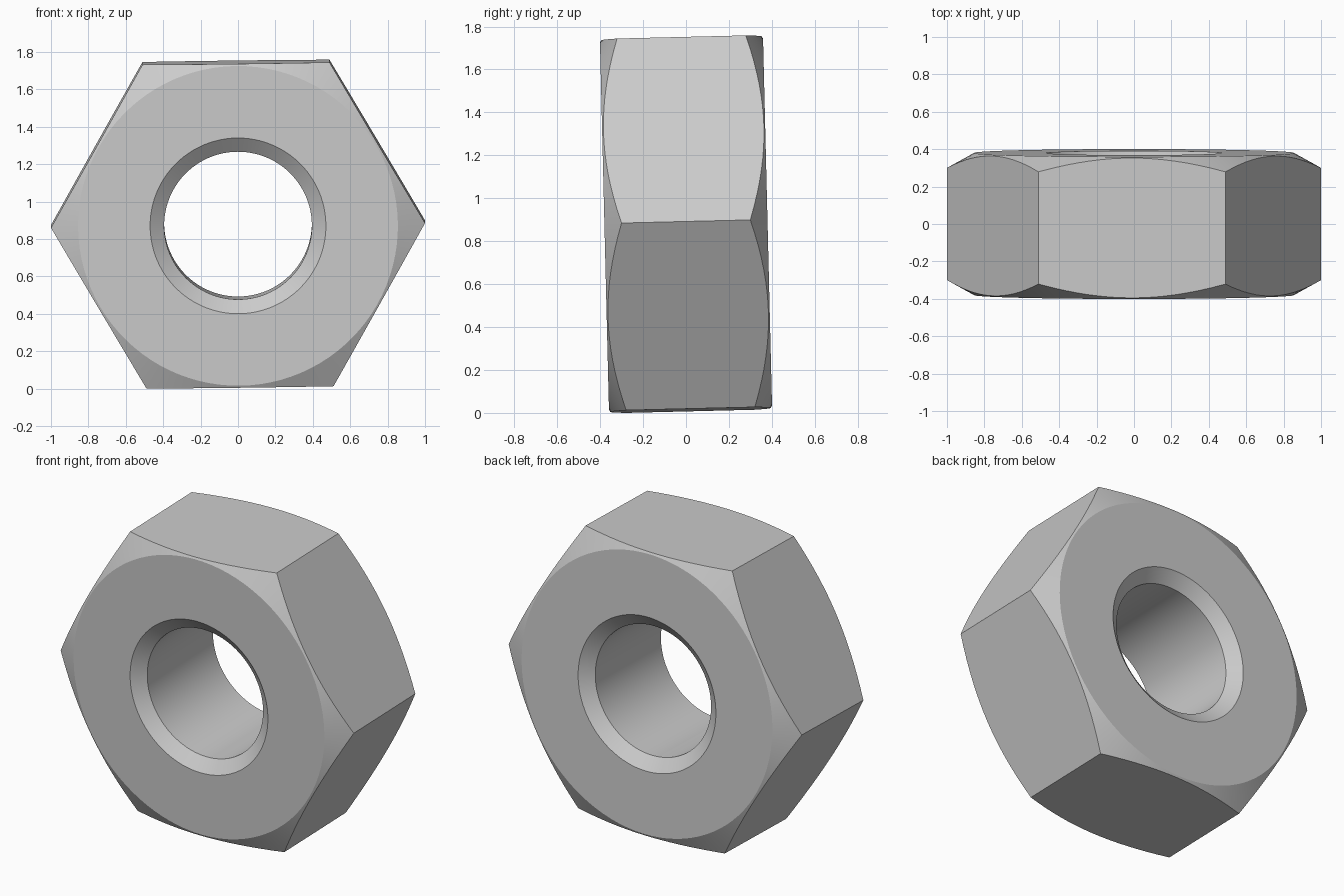
import bpy, bmesh, math
from mathutils import Matrix

cube = bpy.data.objects.get("Cube")
if cube:
    bpy.data.objects.remove(cube, do_unlink=True)

SEGMENTS = 96
CORNER, FLAT_RADIUS = 1.0, 0.855          # hexagon corner and chamfer start
HALF, CORNER_HALF = 0.38, 0.30            # half thickness at face and corner
BORE, RIM, BORE_CHAMFER = 0.395, 0.47, 0.06

steel = bpy.data.materials.new("steel grey")
steel.use_nodes = True
colour = (0.6, 0.6, 0.6, 1)
steel.diffuse_color = colour
steel.node_tree.nodes["Principled BSDF"].inputs["Base Color"].default_value = colour


def hex_radius(angle):
    """Distance from the axis to the hexagon side at this angle."""
    sector = math.pi / 3
    return CORNER * math.cos(sector / 2) / math.cos(angle % sector - sector / 2)


def section(angle):
    """Closed (radius, depth) section of the nut at one angle."""
    outer = hex_radius(angle)
    slope = (HALF - CORNER_HALF) / (CORNER - FLAT_RADIUS)
    edge = HALF - slope * (outer - FLAT_RADIUS)
    front = [(BORE, BORE_CHAMFER - HALF), (RIM, -HALF),
             (FLAT_RADIUS, -HALF), (outer, -edge)]
    return front + [(r, -y) for r, y in reversed(front)]


# Sweep the section around the axis
bm = bmesh.new()
rings = []
for i in range(SEGMENTS):
    a = 2 * math.pi * i / SEGMENTS
    rings.append([bm.verts.new((r * math.cos(a), y, r * math.sin(a)))
                  for r, y in section(a)])
for i, ring in enumerate(rings):
    after = rings[(i + 1) % SEGMENTS]
    for j in range(len(ring)):
        k = (j + 1) % len(ring)
        bm.faces.new((ring[j], after[j], after[k], ring[k]))
bmesh.ops.recalc_face_normals(bm, faces=bm.faces[:])

# Slight lean and roll, resting on the ground
pose = Matrix.Rotation(math.radians(1.4), 4, 'X') @ Matrix.Rotation(math.radians(-0.72), 4, 'Y')
bm.transform(pose)
lowest = min(v.co.z for v in bm.verts)
bm.transform(Matrix.Translation((0, 0, -lowest)))

mesh = bpy.data.meshes.new("hex_nut")
bm.to_mesh(mesh)
bm.free()
mesh.materials.append(steel)
nut = bpy.data.objects.new("hex_nut", mesh)
bpy.context.collection.objects.link(nut)

# Smooth bore and chamfers, crisp edges
bpy.ops.object.select_all(action='DESELECT')
nut.select_set(True)
bpy.context.view_layer.objects.active = nut
bpy.ops.object.shade_smooth_by_angle(angle=math.radians(25))
